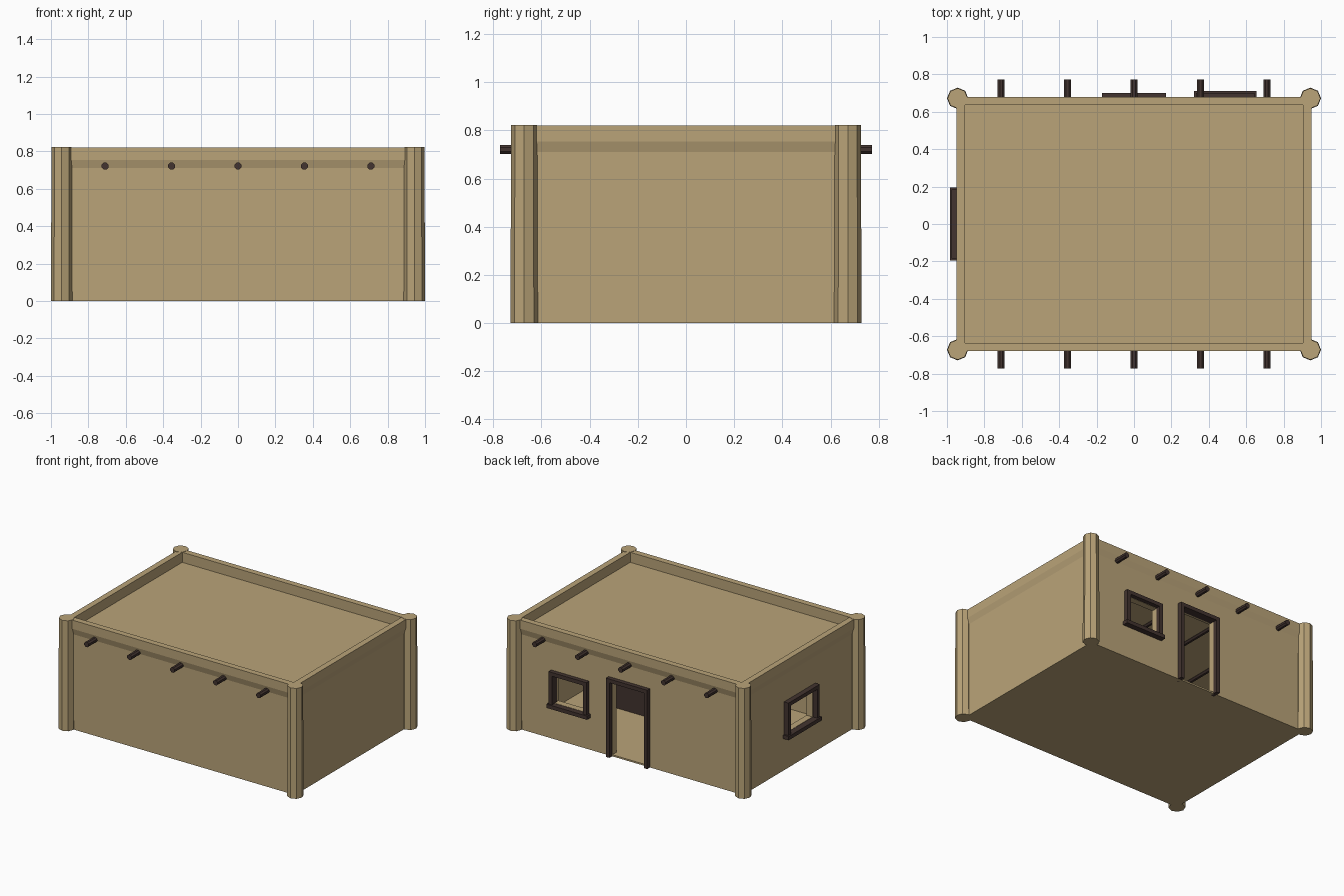
import bpy, bmesh, math
from mathutils import Matrix, Vector

cube = bpy.data.objects.get("Cube")
if cube:
    bpy.data.objects.remove(cube, do_unlink=True)


def material(name, rgb):
    m = bpy.data.materials.new(name)
    m.use_nodes = True
    m.diffuse_color = (*rgb, 1)
    m.node_tree.nodes["Principled BSDF"].inputs["Base Color"].default_value = (*rgb, 1)
    return m


CLAY = material("tan clay", (0.49, 0.37, 0.19))
WOOD = material("dark wood", (0.055, 0.034, 0.029))


def finish(name, bm, mat):
    bmesh.ops.recalc_face_normals(bm, faces=bm.faces)
    me = bpy.data.meshes.new(name)
    bm.to_mesh(me)
    bm.free()
    me.materials.append(mat)
    ob = bpy.data.objects.new(name, me)
    bpy.context.collection.objects.link(ob)
    return ob


def add_box(bm, lo, hi):
    lo, hi = Vector(lo), Vector(hi)
    bmesh.ops.create_cube(bm, size=1, matrix=Matrix.Translation((lo + hi) / 2)
                          @ Matrix.Diagonal((*(hi - lo), 1)))


def box(name, lo, hi, mat):
    bm = bmesh.new()
    add_box(bm, lo, hi)
    return finish(name, bm, mat)


def carve(target, lo, hi):
    cutter = box("cutter", lo, hi, CLAY)
    cutter.hide_render = True
    mod = target.modifiers.new("carve", "BOOLEAN")
    mod.operation, mod.solver, mod.object = "DIFFERENCE", "EXACT", cutter
    bpy.context.view_layer.objects.active = target
    bpy.ops.object.modifier_apply(modifier=mod.name)
    bpy.data.objects.remove(cutter, do_unlink=True)


HX, HY, TOP = 0.95, 0.68, 0.82

# Walls, overhanging parapet and sunken roof: (inset, height) rings
profile = [(0.012, 0), (0.012, 0.71), (0, 0.755), (0, TOP), (0.045, TOP), (0.045, 0.745)]
bm = bmesh.new()
rings = [[bm.verts.new((sx * (HX - i), sy * (HY - i), z))
          for sx, sy in ((-1, -1), (1, -1), (1, 1), (-1, 1))] for i, z in profile]
for a, b in zip(rings, rings[1:]):
    for k in range(4):
        n = (k + 1) % 4
        bm.faces.new((a[k], a[n], b[n], b[k]))
bm.faces.new(rings[0])
bm.faces.new(rings[-1])
walls = finish("walls", bm, CLAY)

# Hollow room, doorway and two windows
carve(walls, (-0.89, -0.62, 0.012), (0.89, 0.62, 0.715))
carve(walls, (-0.14, 0.55, 0.012), (0.14, 0.8, 0.56))
carve(walls, (0.36, 0.55, 0.27), (0.62, 0.8, 0.48))
carve(walls, (-1.1, -0.15, 0.27), (-0.8, 0.15, 0.48))

# Octagonal corner posts
for sx, xname in ((-1, "right"), (1, "left")):
    for sy, yname in ((-1, "front"), (1, "back")):
        bm = bmesh.new()
        bmesh.ops.create_cone(bm, cap_ends=True, segments=8, radius1=0.057, radius2=0.054,
                              depth=TOP + 0.002,
                              matrix=Matrix.Translation((sx * 0.943, sy * 0.672, TOP / 2 + 0.001)))
        finish(f"{yname}_{xname}_post", bm, CLAY)

# Roof beams running through the house
for i in range(-2, 3):
    bm = bmesh.new()
    bmesh.ops.create_cone(bm, cap_ends=True, segments=8, radius1=0.02, radius2=0.02, depth=1.545,
                          matrix=Matrix.Translation((i * 0.355, 0, 0.721))
                          @ Matrix.Rotation(math.pi / 2, 4, "X")
                          @ Matrix.Rotation(math.pi / 8, 4, "Z"))
    finish(f"roof_beam_{i + 3}", bm, WOOD)


def frame(name, half, z0, z1, out, sill, place):
    """Wooden surround in the XZ plane, its outside towards +y."""
    bm = bmesh.new()
    t = 0.028
    for s in (-1, 1):
        a, b = sorted((s * half, s * (half - t)))
        add_box(bm, (a, -0.03, z0), (b, out, z1))
    add_box(bm, (-half + t, -0.03, z1 - t), (half - t, out, z1))
    if sill:
        add_box(bm, (-half - 0.012, -0.03, z0 - 0.005), (half + 0.012, out + 0.01, z0 + t - 0.005))
    bm.transform(place)
    finish(name, bm, WOOD)


frame("door_frame", 0.17, 0.0, 0.588, 0.032, False, Matrix.Translation((0, 0.668, 0)))
frame("back_window_frame", 0.156, 0.245, 0.51, 0.032, True, Matrix.Translation((0.488, 0.668, 0)))
frame("side_window_frame", 0.184, 0.245, 0.51, 0.037, True,
      Matrix.Translation((-0.938, 0, 0)) @ Matrix.Rotation(math.pi / 2, 4, "Z"))

# Low wooden chest inside the room
box("chest", (0.18, -0.2, 0.012), (0.7, 0.04, 0.32), WOOD)
